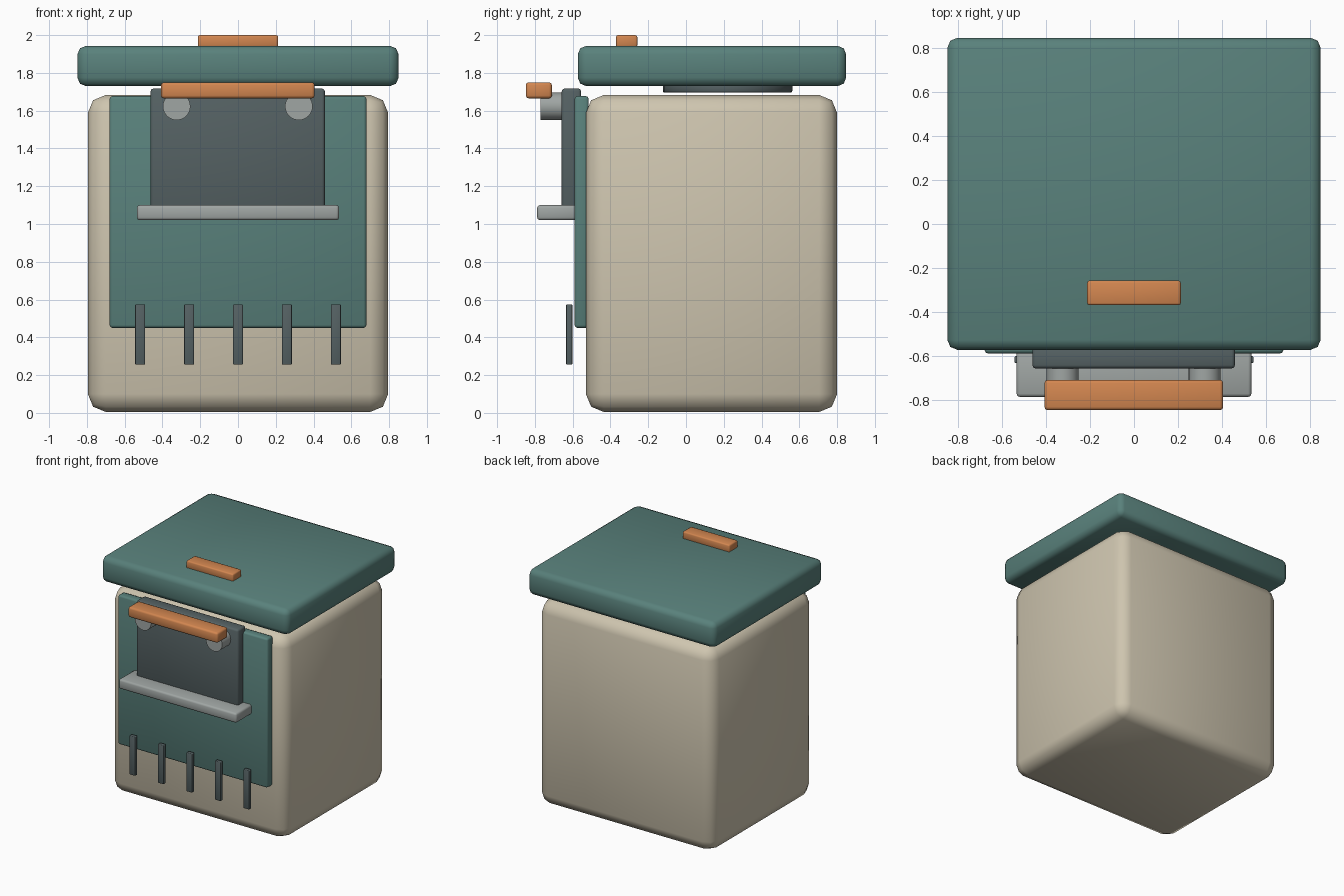
import bpy, math

if "Cube" in bpy.data.objects:
    bpy.data.objects.remove(bpy.data.objects["Cube"])

def material(name, rgb):
    m = bpy.data.materials.new(name)
    m.diffuse_color = (*rgb, 1)
    m.use_nodes = True
    m.node_tree.nodes["Principled BSDF"].inputs["Base Color"].default_value = m.diffuse_color
    return m

CREAM = material("cream", (0.62, 0.56, 0.43))
TEAL = material("teal", (0.10, 0.22, 0.20))
DARK = material("dark_grey", (0.09, 0.12, 0.125))
STEEL = material("steel", (0.35, 0.38, 0.37))
ORANGE = material("orange", (0.65, 0.24, 0.08))

def finish(ob, name, mat, bevel, segments):
    ob.name = name
    ob.data.materials.append(mat)
    bpy.ops.object.transform_apply(location=False, rotation=True, scale=True)
    if bevel:
        mod = ob.modifiers.new("Bevel", 'BEVEL')
        mod.width, mod.segments = bevel, segments
        mod.limit_method = 'ANGLE'
        bpy.ops.object.modifier_apply(modifier=mod.name)
    bpy.ops.object.shade_smooth_by_angle(angle=math.radians(50))
    return ob

def box(name, x, y, z, mat, bevel=0.015, segments=2):
    """Bevelled box from (min, max) ranges."""
    r = (x, y, z)
    bpy.ops.mesh.primitive_cube_add(size=1, location=[(a + b) / 2 for a, b in r])
    ob = bpy.context.object
    ob.scale = [b - a for a, b in r]
    return finish(ob, name, mat, bevel, segments)

def cylinder(name, loc, radius, depth, mat, rot=(0, 0, 0), bevel=0.0):
    bpy.ops.mesh.primitive_cylinder_add(vertices=32, radius=radius, depth=depth,
                                        location=loc, rotation=rot)
    return finish(bpy.context.object, name, mat, bevel, 2)

# Main body and overhanging lid
box("body", (-0.795, 0.795), (-0.53, 0.80), (0.005, 1.683), CREAM, 0.095)
box("lid", (-0.85, 0.85), (-0.573, 0.848), (1.73, 1.943), TEAL, 0.045)
cylinder("lid_pivot", (0, 0.22, 1.72), 0.343, 0.05, DARK, bevel=0.01)
box("lid_grip", (-0.213, 0.213), (-0.37, -0.258), (1.935, 2.0), ORANGE, 0.01)

# Front panel, door and shelf
box("front_panel", (-0.68, 0.68), (-0.59, -0.515), (0.45, 1.677), TEAL)
box("door", (-0.463, 0.46), (-0.658, -0.555), (1.03, 1.717), DARK)
box("shelf", (-0.535, 0.535), (-0.788, -0.575), (1.02, 1.10), STEEL)

# Door handle on two round mounts
for side, x in (("left", -0.325), ("right", 0.322)):
    cylinder(f"handle_mount_{side}", (x, -0.705, 1.623), 0.073, 0.13, STEEL,
             (math.pi / 2, 0, 0))
box("door_handle", (-0.408, 0.406), (-0.848, -0.71), (1.665, 1.75), ORANGE)

# Vent slats below the door
for i in range(5):
    x = (i - 2) * 0.259
    box(f"vent_slat_{i + 1}", (x - 0.026, x + 0.026), (-0.634, -0.602),
        (0.255, 0.575), DARK, 0.005)
